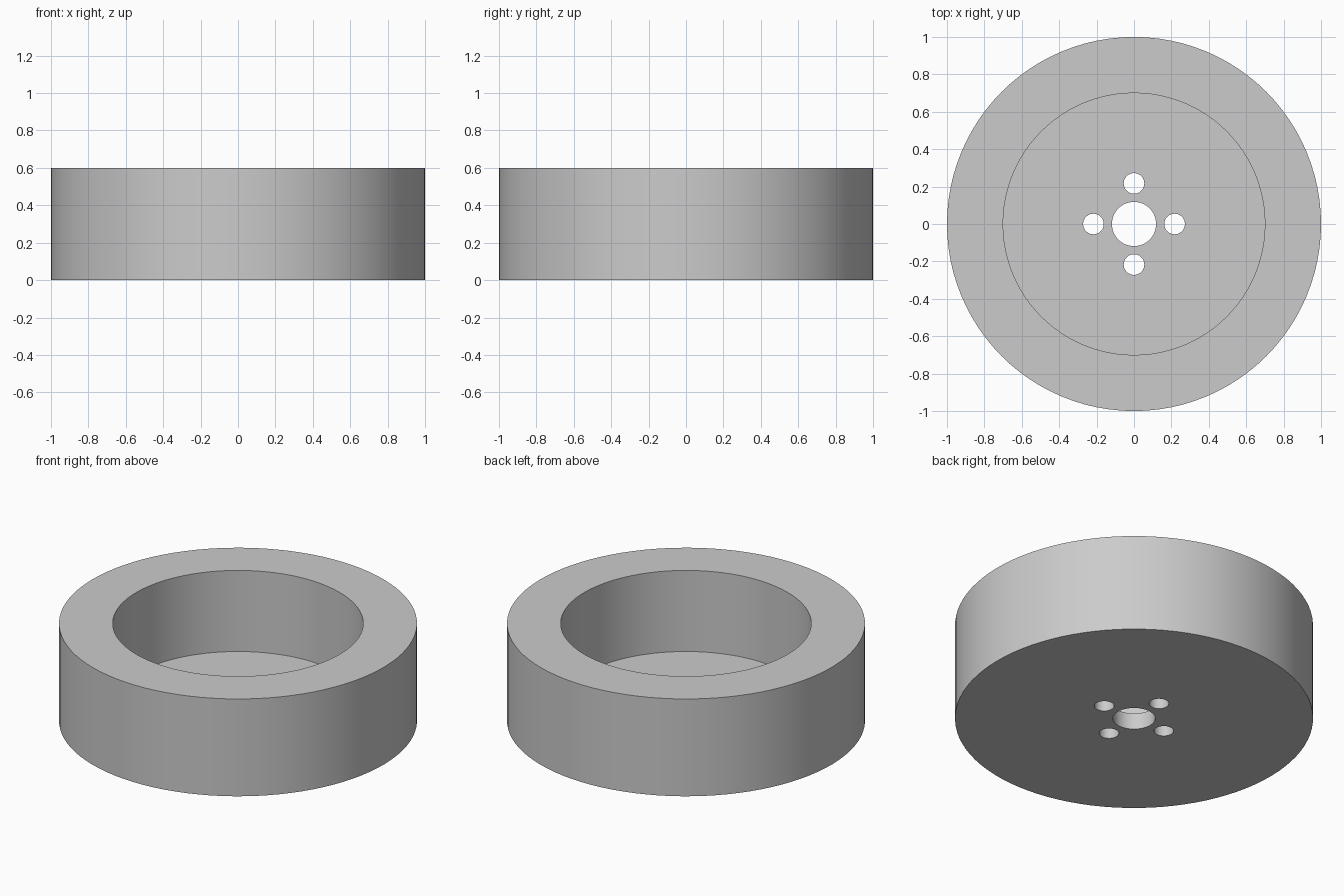
import bpy, bmesh, math

cube = bpy.data.objects.get("Cube")
if cube:
    bpy.data.objects.remove(cube, do_unlink=True)

SEGMENTS = 96
HEIGHT = 0.6
FLOOR = 0.1

grey = bpy.data.materials.new("plain_grey")
grey.use_nodes = True
colour = (0.6, 0.6, 0.6, 1)
grey.diffuse_color = colour
grey.node_tree.nodes["Principled BSDF"].inputs["Base Color"].default_value = colour


def lathe(name, profile):
    """Turn a closed (radius, height) profile around the z axis."""
    bm = bmesh.new()
    rings = []
    for i in range(SEGMENTS):
        a = math.tau * i / SEGMENTS
        rings.append([bm.verts.new((r * math.cos(a), r * math.sin(a), z))
                      for r, z in profile])
    n = len(profile)
    for i in range(SEGMENTS):
        here, after = rings[i], rings[(i + 1) % SEGMENTS]
        for j in range(n):
            k = (j + 1) % n
            bm.faces.new((here[j], after[j], after[k], here[k]))
    bmesh.ops.recalc_face_normals(bm, faces=bm.faces)
    mesh = bpy.data.meshes.new(name)
    bm.to_mesh(mesh)
    bm.free()
    mesh.materials.append(grey)
    obj = bpy.data.objects.new(name, mesh)
    bpy.context.collection.objects.link(obj)
    return obj


def activate(obj):
    bpy.ops.object.select_all(action='DESELECT')
    obj.select_set(True)
    bpy.context.view_layer.objects.active = obj


# Thick outer ring
outer_ring = lathe("outer_ring", [(0.77, 0), (1, 0), (1, HEIGHT), (0.77, HEIGHT)])

# Cup-shaped hub with a centre bore
hub = lathe("hub", [(0.118, 0), (0.77, 0), (0.77, HEIGHT), (0.7, HEIGHT),
                    (0.7, FLOOR), (0.118, FLOOR)])

# Four bolt holes through the hub floor
for i in range(4):
    a = math.tau * i / 4
    bpy.ops.mesh.primitive_cylinder_add(
        vertices=48, radius=0.055, depth=0.4,
        location=(0.217 * math.cos(a), 0.217 * math.sin(a), FLOOR / 2))
    cutter = bpy.context.object
    cutter.name = "bolt_hole_cutter"
    cutter.hide_render = True
    cutter.data.materials.append(grey)
    activate(hub)
    cut = hub.modifiers.new("bolt_hole", 'BOOLEAN')
    cut.operation = 'DIFFERENCE'
    cut.solver = 'EXACT'
    cut.object = cutter
    bpy.ops.object.modifier_apply(modifier=cut.name)
    bpy.data.objects.remove(cutter, do_unlink=True)

# Smooth round walls, crisp rims
for part in (outer_ring, hub):
    activate(part)
    bpy.ops.object.shade_smooth_by_angle(angle=math.radians(30))
